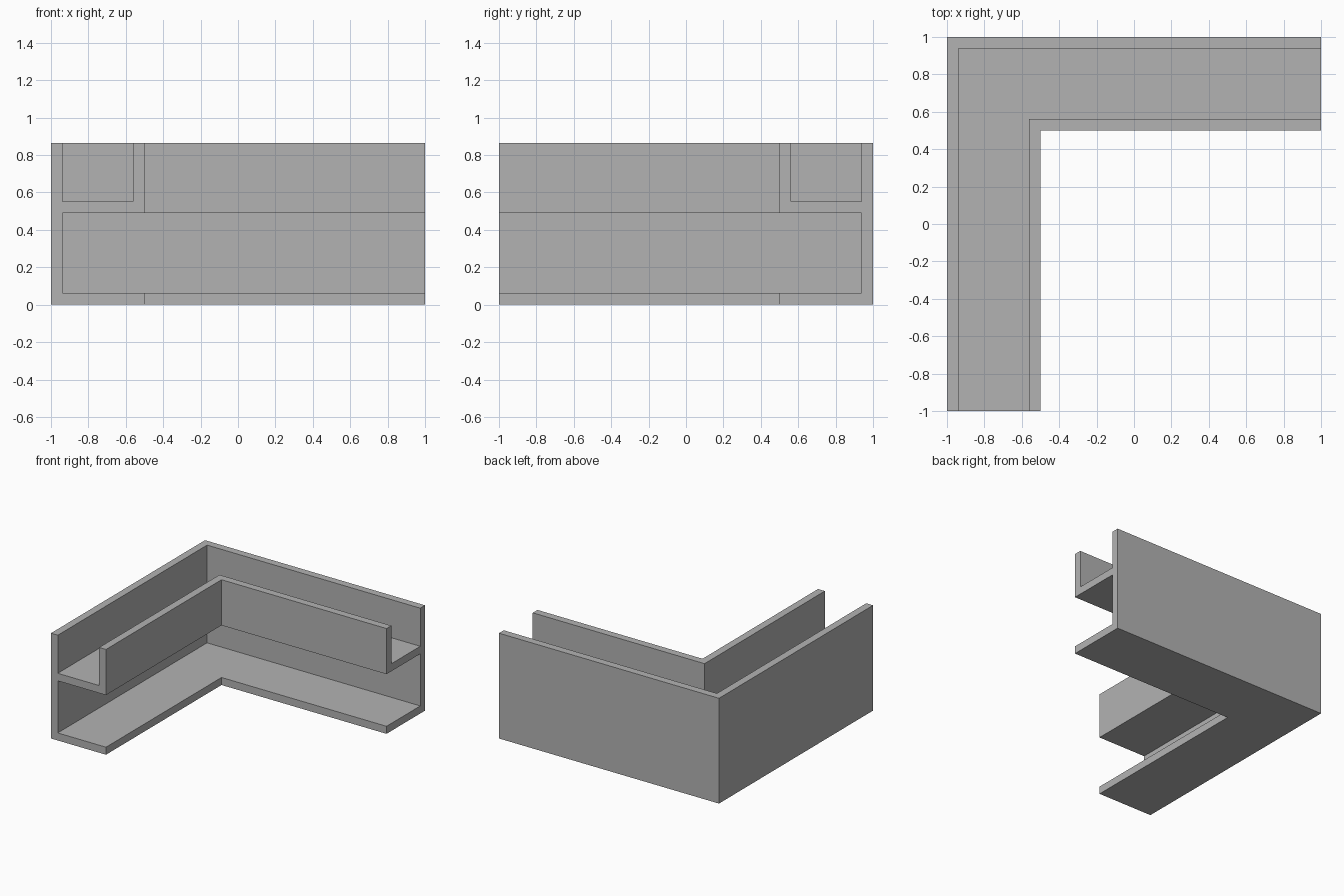
import bpy
import bmesh

cube = bpy.data.objects.get("Cube")
if cube:
    bpy.data.objects.remove(cube, do_unlink=True)

# Plain grey material
grey = bpy.data.materials.new("plain_grey")
grey.use_nodes = True
colour = (0.45, 0.45, 0.45, 1)
grey.diffuse_color = colour
grey.node_tree.nodes["Principled BSDF"].inputs["Base Color"].default_value = colour

# Channel section: (distance inward from the outer wall, height)
T, DEPTH, HEIGHT, SHELF = 0.062, 0.5, 0.865, 0.49
section = [
    (0, 0), (DEPTH, 0), (DEPTH, T), (T, T),                    # base flange
    (T, SHELF), (DEPTH, SHELF),                                # shelf underside
    (DEPTH, HEIGHT), (DEPTH - T, HEIGHT),                      # inner lip
    (DEPTH - T, SHELF + T), (T, SHELF + T),                    # channel floor
    (T, HEIGHT), (0, HEIGHT),                                  # outer wall
]

# Sweep the section around the mitred corner: front end, corner, side end
stations = [
    lambda d: (d - 1, -1),
    lambda d: (d - 1, 1 - d),
    lambda d: (1, 1 - d),
]
bm = bmesh.new()
rings = [[bm.verts.new((*place(d), z)) for d, z in section] for place in stations]
for a, b in zip(rings, rings[1:]):
    for i in range(len(section)):
        j = (i + 1) % len(section)
        bm.faces.new((a[i], a[j], b[j], b[i]))

# End caps
bm.faces.new(rings[0])
bm.faces.new(rings[-1][::-1])
bmesh.ops.recalc_face_normals(bm, faces=bm.faces)

mesh = bpy.data.meshes.new("corner_channel")
bm.to_mesh(mesh)
bm.free()
mesh.materials.append(grey)
channel = bpy.data.objects.new("corner_channel", mesh)
bpy.context.collection.objects.link(channel)
